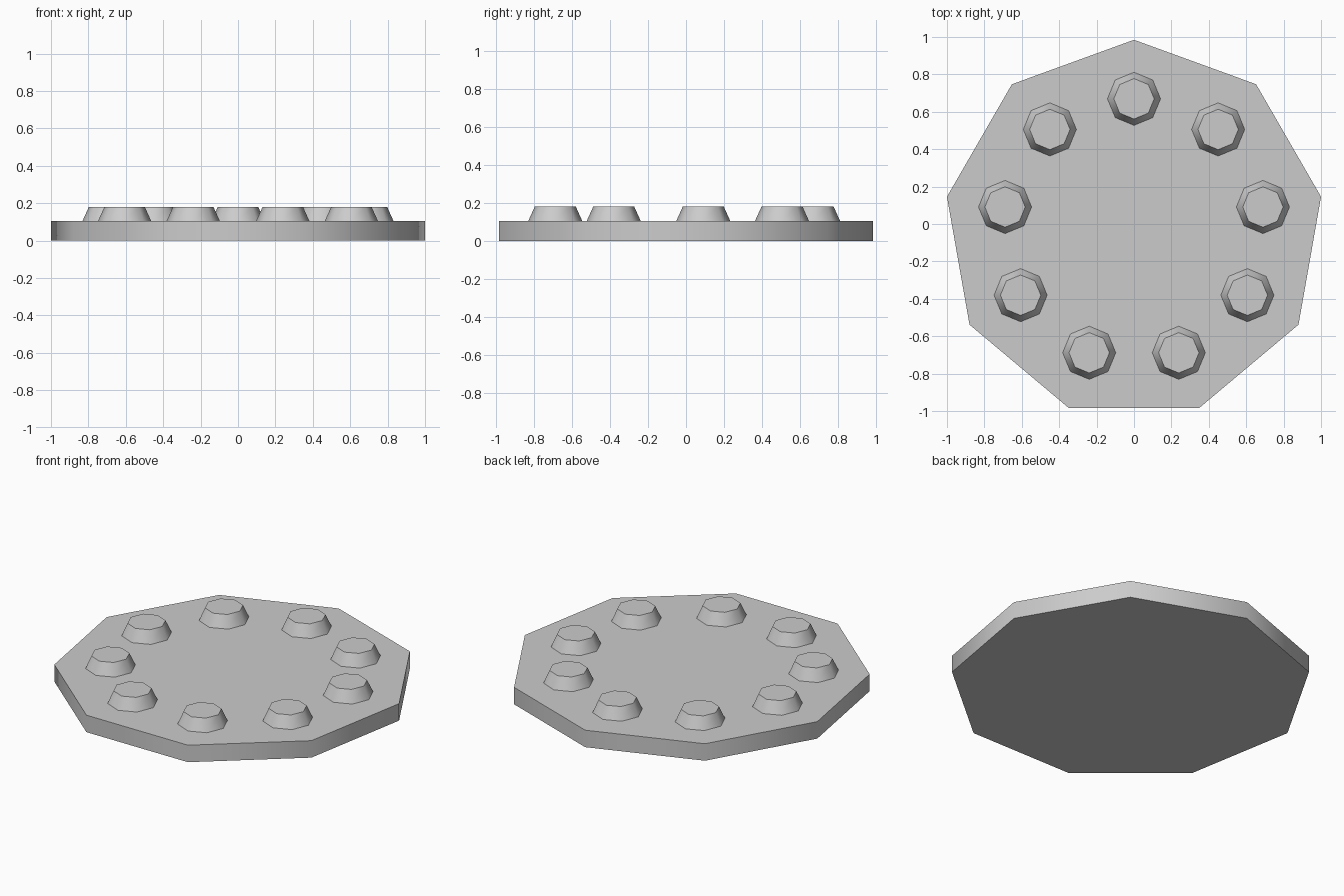
import bpy
from math import radians, cos, sin, pi

if "Cube" in bpy.data.objects:
    bpy.data.objects.remove(bpy.data.objects["Cube"])

SIDES = 9
R = 1 / cos(radians(10))              # nonagon corner radius giving a 2 unit width
CY = R * (1 + cos(pi / SIDES)) / 2 - R  # shift so the bounds are centred on y
PLATE_H, TOP_Z = 0.105, 0.18
RING_R = 0.70


def frustum(name, sides, r1, r2, x, y, z0, z1):
    """Tapered prism with one corner pointing to +y, softly shaded sides."""
    verts, h = [], [(r1, z0), (r2, z1)]
    for r, z in h:
        for i in range(sides):
            a = pi / 2 + 2 * pi * i / sides
            verts.append((r * cos(a), r * sin(a), z))
    faces = [tuple(reversed(range(sides))), tuple(range(sides, 2 * sides))]
    for i in range(sides):
        j = (i + 1) % sides
        faces.append((i, j, sides + j, sides + i))
    mesh = bpy.data.meshes.new(name)
    mesh.from_pydata(verts, [], faces)
    ob = bpy.data.objects.new(name, mesh)
    ob.location = (x, y, 0)
    bpy.context.collection.objects.link(ob)
    bpy.ops.object.select_all(action='DESELECT')
    ob.select_set(True)
    bpy.context.view_layer.objects.active = ob
    bpy.ops.object.shade_smooth_by_angle(angle=radians(50))
    return ob


# Nine-sided base plate
frustum("base_plate", SIDES, R, R, 0, CY, 0, PLATE_H)

# Ring of eight-sided tapered studs, one towards each plate corner
for k in range(SIDES):
    a = pi / 2 + 2 * pi * k / SIDES
    frustum(f"stud_{k + 1}", 8, 0.142, 0.108,
            RING_R * cos(a), CY + RING_R * sin(a), PLATE_H, TOP_Z)
